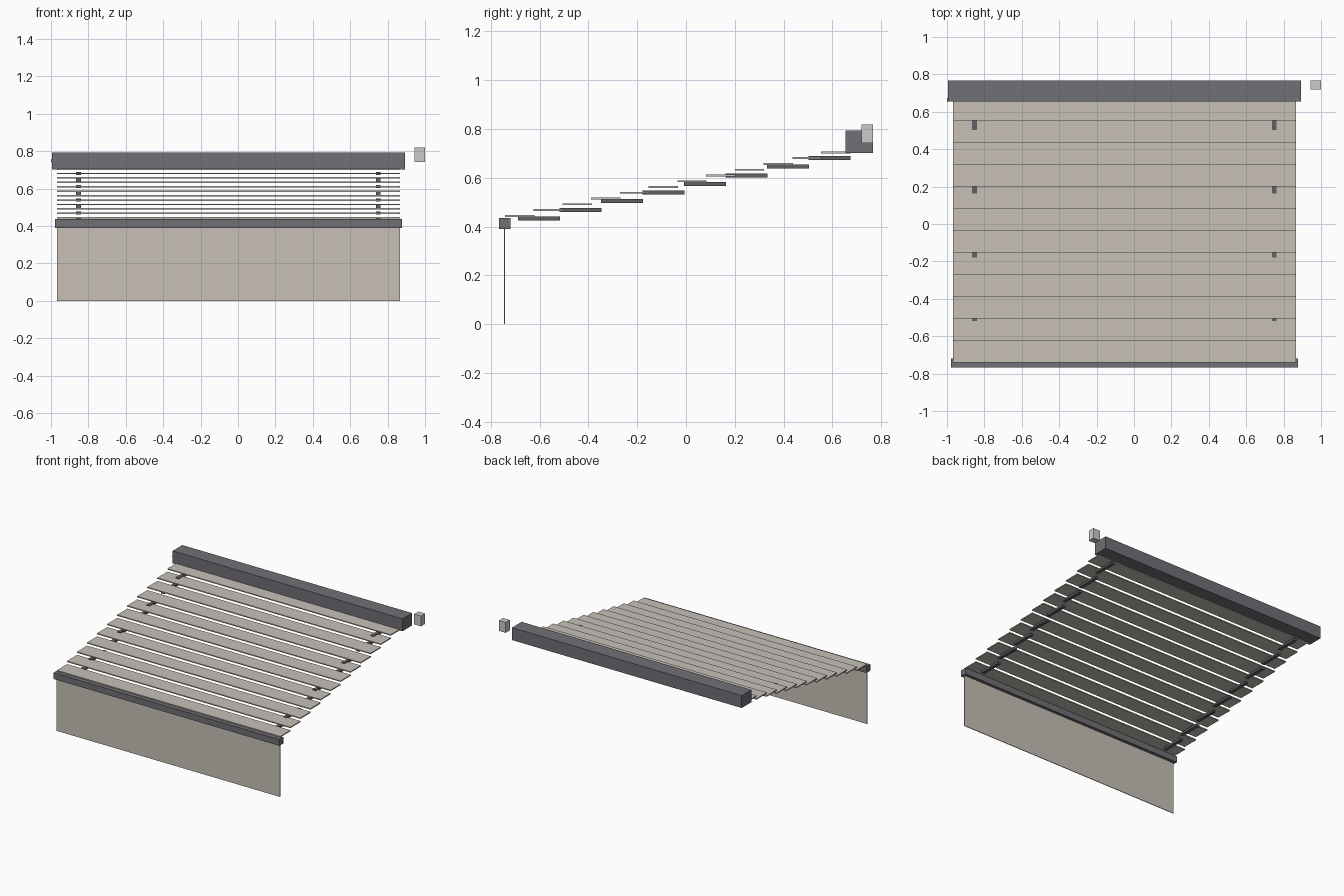
import bpy, math

if "Cube" in bpy.data.objects:
    bpy.data.objects.remove(bpy.data.objects["Cube"])

def material(name, rgb):
    m = bpy.data.materials.new(name)
    m.diffuse_color = (*rgb, 1)
    m.use_nodes = True
    m.node_tree.nodes["Principled BSDF"].inputs["Base Color"].default_value = m.diffuse_color
    return m

FABRIC = material("fabric", (0.57, 0.53, 0.47))
METAL = material("dark_metal", (0.16, 0.16, 0.18))
ARM = material("arm_metal", (0.12, 0.12, 0.13))
BLUE = material("blue_light", (0.1, 0.35, 0.7))
PALE = material("sensor_grey", (0.6, 0.6, 0.6))

def box(name, x, y, z, mat):
    """Box from (min, max) ranges on each axis."""
    bpy.ops.mesh.primitive_cube_add(size=1, location=[sum(r) / 2 for r in (x, y, z)])
    o = bpy.context.object
    o.name = name
    o.scale = [r[1] - r[0] for r in (x, y, z)]
    bpy.ops.object.transform_apply(location=False, rotation=False, scale=True)
    o.data.materials.append(mat)
    return o

CX = -0.051  # centre line of the awning

def span(half, centre=CX):
    return (centre - half, centre + half)

# wall cassette, front bar and hanging valance
box("cassette", span(0.944), (0.654, 0.767), (0.702, 0.794), METAL)
box("front_bar", span(0.928), (-0.767, -0.719), (0.390, 0.436), METAL)
box("valance", span(0.918), span(0.0025, -0.744), (0.0, 0.392), FABRIC)

# stepped canopy strips
for i in range(12):
    y = 0.554 - i * 0.1178
    box(f"canopy_strip_{i + 1}", span(0.918), (y, y + 0.12),
        span(0.0038, 0.704 - i * 0.02365), FABRIC)

# stepped folding arms, one each side
for side, sx in (("left", -1), ("right", 1)):
    for i in range(8):
        y = 0.588 - i * 0.1701
        box(f"{side}_arm_segment_{i + 1}", span(0.013, CX + sx * 0.801),
            span(0.0855, y), span(0.0082, 0.681 - i * 0.0354), ARM)

# wind sensor beside the cassette
box("sensor", (0.944, 1.0), (0.719, 0.767), (0.742, 0.819), PALE)

# small indicator on the left end
bpy.ops.mesh.primitive_cylinder_add(vertices=16, radius=0.009, depth=0.012,
                                    location=(-0.994, 0.665, 0.75),
                                    rotation=(0, math.pi / 2, 0))
light = bpy.context.object
light.name = "indicator"
light.data.materials.append(BLUE)
